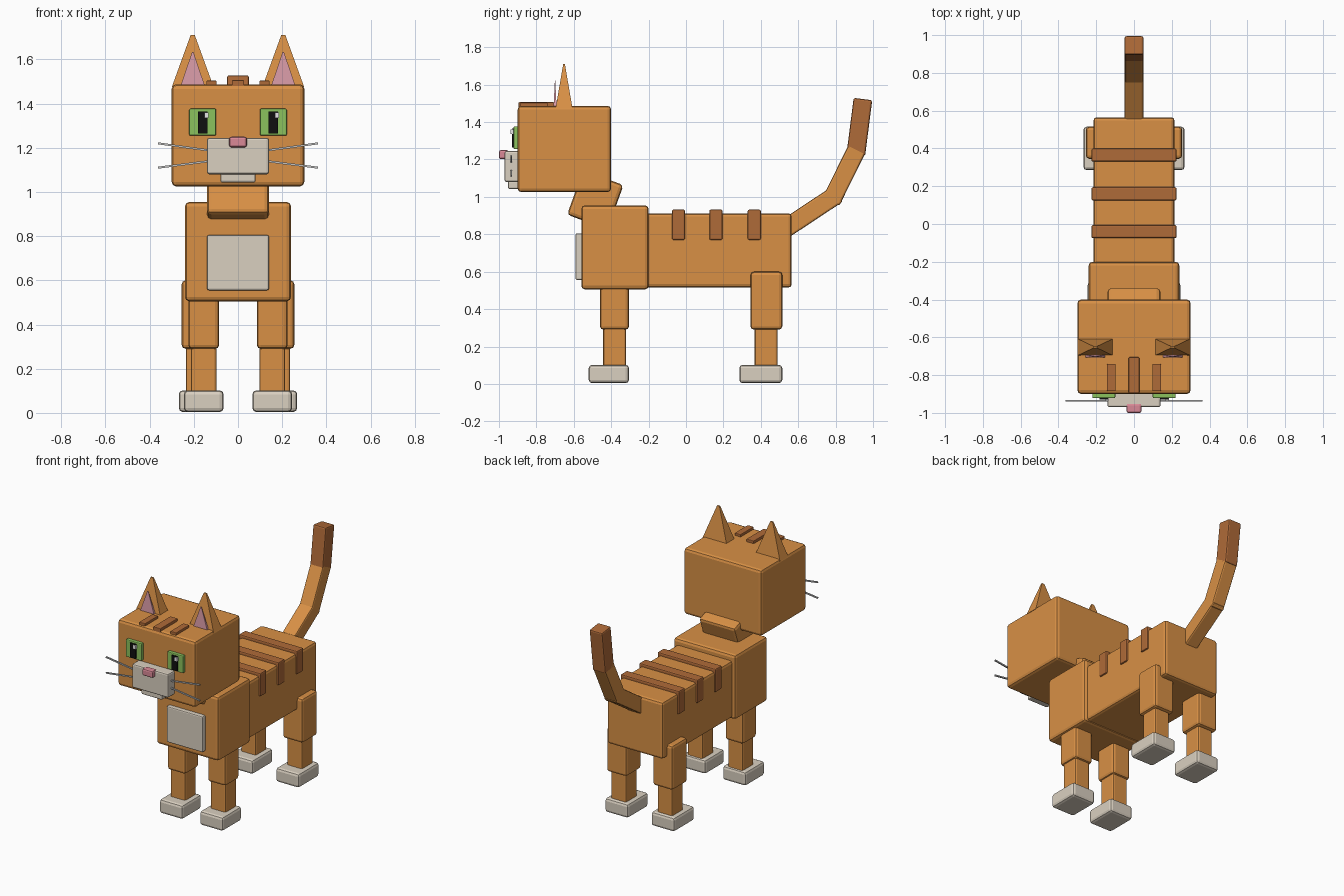
import bpy
import math
from mathutils import Vector

cube = bpy.data.objects.get("Cube")
if cube:
    bpy.data.objects.remove(cube, do_unlink=True)


def material(name, rgb):
    m = bpy.data.materials.new(name)
    m.use_nodes = True
    m.diffuse_color = (*rgb, 1)
    bsdf = next(n for n in m.node_tree.nodes if n.type == 'BSDF_PRINCIPLED')
    bsdf.inputs["Base Color"].default_value = (*rgb, 1)
    return m


ORANGE = material("orange fur", (0.69, 0.28, 0.06))
BROWN = material("brown stripe", (0.43, 0.145, 0.04))
CREAM = material("cream fur", (0.70, 0.63, 0.53))
EAR_PINK = material("ear pink", (0.70, 0.33, 0.39))
NOSE_PINK = material("nose pink", (0.70, 0.25, 0.31))
GREEN = material("eye green", (0.26, 0.54, 0.11))
BLACK = material("pupil black", (0.005, 0.005, 0.005))
WHITE = material("highlight white", (0.9, 0.9, 0.9))
GREY = material("whisker grey", (0.55, 0.55, 0.55))


def finish(obj, name, mat, bevel):
    obj.name = name
    obj.data.materials.append(mat)
    bpy.ops.object.transform_apply(location=False, rotation=False, scale=True)
    if bevel:
        mod = obj.modifiers.new("soft edges", 'BEVEL')
        mod.width = bevel
        mod.segments = 2
    return obj


def box(name, mat, x, y, z, bevel=0.015):
    """Box spanning the given (low, high) ranges."""
    spans = (x, y, z)
    bpy.ops.mesh.primitive_cube_add(size=1, location=[(a + b) / 2 for a, b in spans])
    obj = bpy.context.object
    obj.scale = [abs(b - a) for a, b in spans]
    return finish(obj, name, mat, bevel)


def bar(name, mat, start, end, width, bevel=0.0):
    """Square bar between two points."""
    a, b = Vector(start), Vector(end)
    bpy.ops.mesh.primitive_cube_add(size=1, location=(a + b) / 2)
    obj = bpy.context.object
    obj.scale = (width, width, (b - a).length)
    finish(obj, name, mat, bevel)
    d = b - a
    # keep the sides of the bar square to the model
    if abs(d.x) > abs(d.z):
        obj.rotation_euler = (0, math.atan2(d.x, d.z), 0)
    else:
        obj.rotation_euler = (-math.atan2(d.y, d.z), 0, 0)
    return obj


def spike(name, mat, centre, size, tip):
    """Four-sided pyramid with a tiny flat tip."""
    bpy.ops.mesh.primitive_cone_add(vertices=4, radius1=math.sqrt(0.5), radius2=tip,
                                    depth=1, location=centre,
                                    rotation=(0, 0, math.pi / 4))
    bpy.ops.object.transform_apply(location=False, rotation=True, scale=False)
    obj = bpy.context.object
    obj.scale = size
    return finish(obj, name, mat, 0)


def both(side, low, high):
    return tuple(sorted((side * low, side * high)))


# Trunk
box("body", ORANGE, (-0.215, 0.215), (-0.26, 0.565), (0.515, 0.912), 0.018)
box("chest", ORANGE, (-0.24, 0.24), (-0.56, -0.20), (0.505, 0.955), 0.02)
box("chest_patch", CREAM, (-0.14, 0.14), (-0.59, -0.55), (0.555, 0.805), 0.008)
neck = box("neck", ORANGE, (-0.14, 0.14), (-0.60, -0.37), (0.858, 1.11), 0.02)
neck.rotation_euler.x = math.radians(-20)
for i, y in enumerate((-0.04, 0.16, 0.365)):
    box(f"back_stripe_{i + 1}", BROWN, (-0.225, 0.225), (y - 0.035, y + 0.035),
        (0.77, 0.932), 0.008)

# Head and face
box("head", ORANGE, (-0.30, 0.30), (-0.90, -0.40), (1.025, 1.487), 0.02)
box("muzzle", CREAM, (-0.14, 0.14), (-0.97, -0.88), (1.08, 1.245), 0.01)
box("chin", CREAM, (-0.08, 0.08), (-0.952, -0.88), (1.043, 1.085), 0.008)
box("nose", NOSE_PINK, (-0.04, 0.04), (-1.0, -0.95), (1.202, 1.25), 0.01)
box("brow_stripe_middle", BROWN, (-0.028, 0.028), (-0.895, -0.705), (1.47, 1.506), 0.004)

for side, label in ((1, "left"), (-1, "right")):
    box(f"brow_stripe_{label}", BROWN, both(side, 0.097, 0.143), (-0.885, -0.74),
        (1.47, 1.504), 0.004)

    # Ears
    spike(f"ear_{label}", ORANGE, (side * 0.205, -0.652, 1.592), (0.19, 0.09, 0.236), 0.07)
    spike(f"inner_ear_{label}", EAR_PINK, (side * 0.205, -0.70, 1.558),
          (0.108, 0.016, 0.15), 0.04)

    # Eyes
    eye = side * 0.16
    box(f"eye_{label}", GREEN, (eye - 0.061, eye + 0.061), (-0.922, -0.89),
        (1.255, 1.377), 0.006)
    box(f"pupil_{label}", BLACK, (eye - 0.022, eye + 0.022), (-0.93, -0.92),
        (1.265, 1.365), 0)
    box(f"eye_highlight_{label}", WHITE, (eye + 0.008, eye + 0.026), (-0.937, -0.92),
        (1.335, 1.36), 0)

    # Whiskers
    for level, z0, z1 in (("upper", 1.185, 1.22), ("lower", 1.142, 1.11)):
        bar(f"whisker_{level}_{label}", GREY, (side * 0.11, -0.935, z0),
            (side * 0.362, -0.935, z1), 0.009)

    # Legs: end, centre x, upper width, upper y span, upper top, lower y span, paw y span
    for end, x, w, upper, top, lower, paw in (
            ("front", 0.155, 0.07, (-0.46, -0.305), 0.56, (-0.443, -0.32), (-0.52, -0.305)),
            ("rear", 0.178, 0.077, (0.345, 0.515), 0.60, (0.367, 0.49), (0.285, 0.515))):
        box(f"{end}_upper_leg_{label}", ORANGE, both(side, x - w, x + w), upper,
            (0.29, top), 0.018)
        box(f"{end}_lower_leg_{label}", ORANGE, both(side, x - 0.058, x + 0.058), lower,
            (0.08, 0.32), 0.012)
        box(f"{end}_paw_{label}", CREAM, both(side, x - 0.09, x + 0.09), paw,
            (0.004, 0.102), 0.018)

# Tail
bar("tail_base", ORANGE, (0, 0.50, 0.81), (0, 0.81, 1.015), 0.10, 0.01)
bar("tail_middle", ORANGE, (0, 0.775, 0.975), (0, 0.916, 1.26), 0.10, 0.01)
bar("tail_tip", BROWN, (0, 0.908, 1.225), (0, 0.946, 1.523), 0.10, 0.01)
